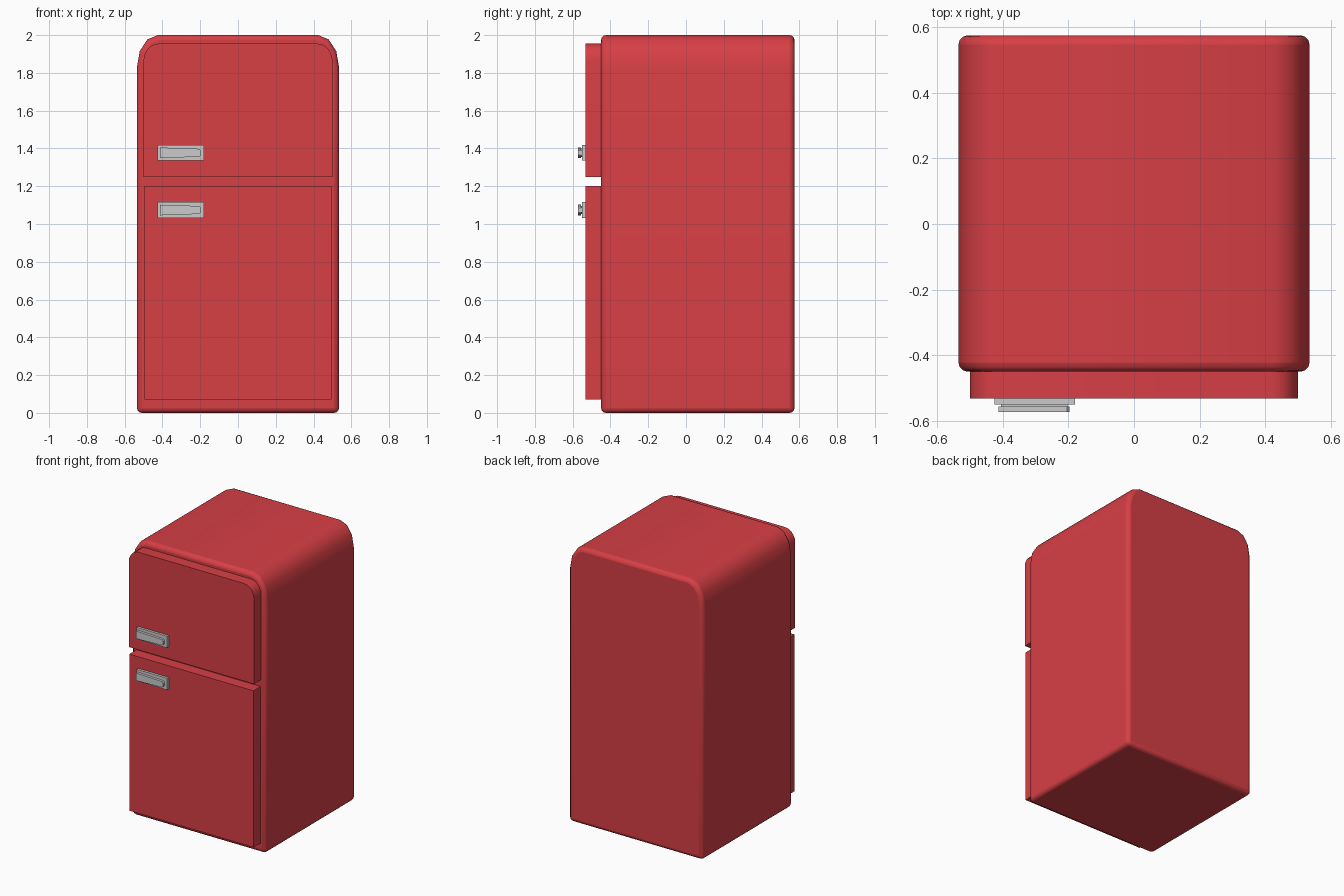
import bpy, bmesh, math

if "Cube" in bpy.data.objects:
    bpy.data.objects.remove(bpy.data.objects["Cube"])

red = bpy.data.materials.new("red_enamel")
red.diffuse_color = (0.68, 0.05, 0.06, 1)
red.use_nodes = True
red.node_tree.nodes["Principled BSDF"].inputs["Base Color"].default_value = red.diffuse_color


def prism(name, profile, y0, y1, bevel=0, segments=2, mat=None):
    """Extrude an x-z outline from y0 (front) to y1 (back)."""
    bm = bmesh.new()
    front = [bm.verts.new((x, y0, z)) for x, z in profile]
    back = [bm.verts.new((x, y1, z)) for x, z in profile]
    n = len(profile)
    bm.faces.new(front)
    bm.faces.new(back[::-1])
    for i in range(n):
        j = (i + 1) % n
        bm.faces.new((front[j], front[i], back[i], back[j]))
    bmesh.ops.recalc_face_normals(bm, faces=bm.faces)
    me = bpy.data.meshes.new(name)
    bm.to_mesh(me)
    bm.free()
    ob = bpy.data.objects.new(name, me)
    bpy.context.collection.objects.link(ob)
    if mat:
        me.materials.append(mat)
    if bevel:
        mod = ob.modifiers.new("soft_edges", 'BEVEL')
        mod.width = bevel
        mod.segments = segments
        mod.limit_method = 'ANGLE'
        mod.angle_limit = math.radians(50)
    bpy.ops.object.select_all(action='DESELECT')
    ob.select_set(True)
    bpy.context.view_layer.objects.active = ob
    bpy.ops.object.shade_smooth_by_angle(angle=math.radians(40))
    return ob


def arched(w, z0, z1, rx, rz, steps):
    """Rectangle outline with rounded top corners."""
    arc = [(w - rx + rx * math.cos(a), z1 - rz + rz * math.sin(a))
           for a in (math.pi / 2 * i / steps for i in range(steps + 1))]
    right = [(w, z0)] + arc
    return right + [(-x, z) for x, z in reversed(right)]


# Cabinet with rounded shoulders
prism("cabinet", arched(0.535, 0, 2.0, 0.11, 0.17, 3), -0.45, 0.575, 0.027, 3, red)

# Freezer door (rounded top) and main door
prism("freezer_door", arched(0.5, 1.25, 1.955, 0.08, 0.09, 5), -0.532, -0.445, mat=red)
prism("main_door", [(-0.496, 0.07), (0.496, 0.07), (0.496, 1.2), (-0.496, 1.2)],
      -0.532, -0.445, mat=red)

# Handles: back plate, recessed neck and tapered grip
for label, z in (("freezer", 1.377), ("main", 1.074)):
    prism(label + "_handle_plate", [(-0.426, z - 0.042), (-0.18, z - 0.042),
                                    (-0.18, z + 0.042), (-0.426, z + 0.042)],
          -0.55, -0.528)
    prism(label + "_handle_neck", [(-0.405, z - 0.022), (-0.203, z - 0.014),
                                   (-0.203, z + 0.014), (-0.405, z + 0.022)],
          -0.563, -0.548)
    prism(label + "_handle_grip", [(-0.413, z - 0.028), (-0.205, z - 0.021),
                                   (-0.196, z - 0.012), (-0.196, z + 0.012),
                                   (-0.205, z + 0.021), (-0.413, z + 0.028)],
          -0.573, -0.556)
